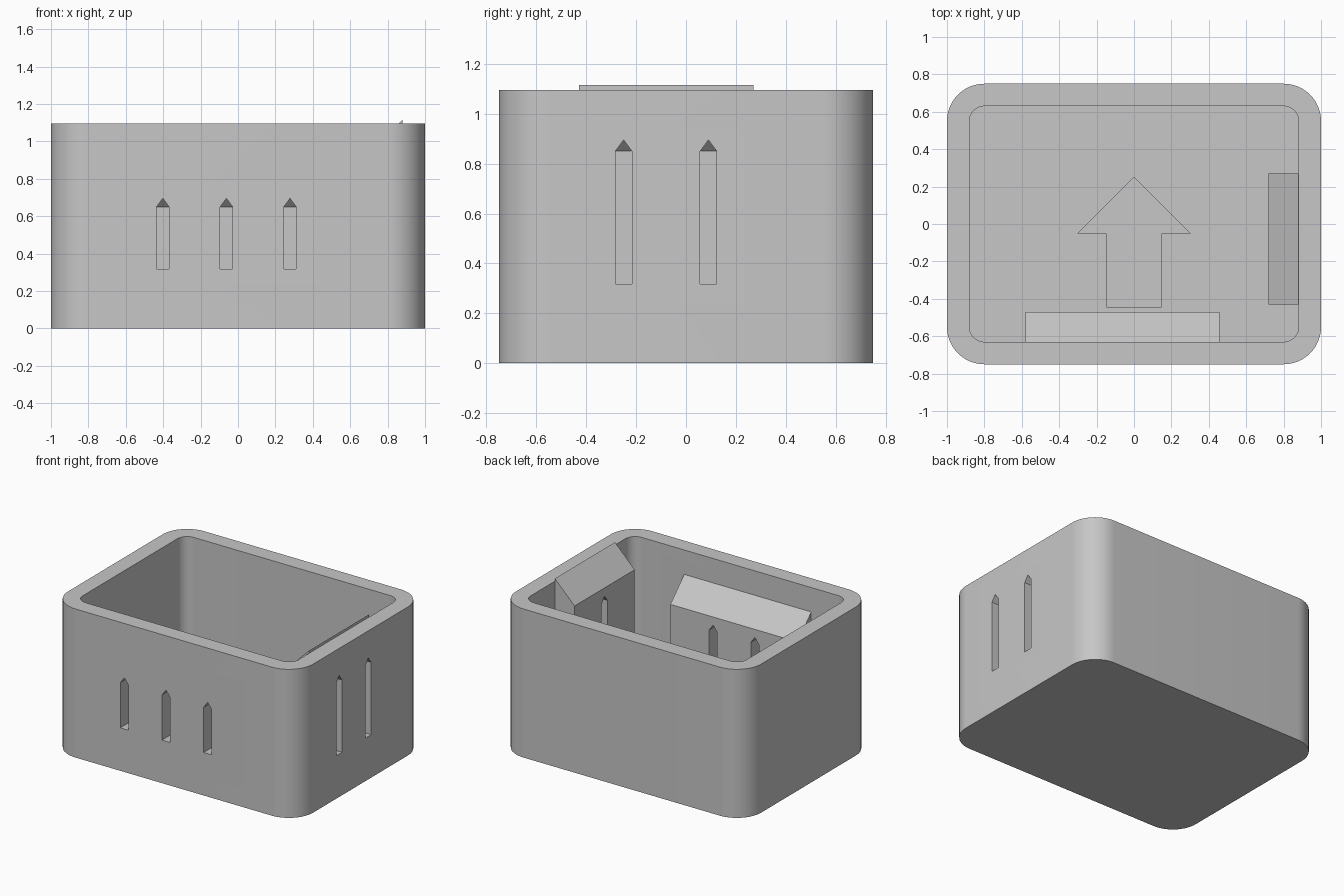
import bpy, bmesh, math
from mathutils import Vector

if "Cube" in bpy.data.objects:
    bpy.data.objects.remove(bpy.data.objects["Cube"], do_unlink=True)

WALL, HEIGHT, FLOOR = 0.12, 1.095, 0.12
SILL = 0.317          # bottom of every slot
POINT = 0.045         # height of the pointed slot tops
BLOCK = 0.28          # baffle face, measured from the outer wall surface
GAP = 0.165           # inner side of the hollow behind the wall
HALF_SLOT = 0.033

grey = bpy.data.materials.new("plain grey")
grey.use_nodes = True
grey.diffuse_color = (0.57, 0.57, 0.57, 1)
grey.node_tree.nodes["Principled BSDF"].inputs["Base Color"].default_value = (0.57, 0.57, 0.57, 1)


def prism(name, start, end):
    """Solid between two matching outlines."""
    bm = bmesh.new()
    a = [bm.verts.new(p) for p in start]
    b = [bm.verts.new(p) for p in end]
    bm.faces.new(a)
    bm.faces.new(b)
    n = len(a)
    for i in range(n):
        j = (i + 1) % n
        bm.faces.new((a[i], a[j], b[j], b[i]))
    bmesh.ops.recalc_face_normals(bm, faces=bm.faces)
    mesh = bpy.data.meshes.new(name)
    bm.to_mesh(mesh)
    bm.free()
    obj = bpy.data.objects.new(name, mesh)
    obj.data.materials.append(grey)
    bpy.context.collection.objects.link(obj)
    return obj


def upright(name, outline, z0, z1):
    return prism(name, [(x, y, z0) for x, y in outline], [(x, y, z1) for x, y in outline])


def rounded(hx, hy, r, steps=16):
    pts = []
    for q, (sx, sy) in enumerate([(1, 1), (-1, 1), (-1, -1), (1, -1)]):
        for i in range(steps + 1):
            t = math.pi / 2 * (q + i / steps)
            pts.append((sx * (hx - r) + r * math.cos(t), sy * (hy - r) + r * math.sin(t)))
    return pts


def combine(target, other, operation):
    mod = target.modifiers.new("combine", "BOOLEAN")
    mod.operation = operation
    mod.solver = "EXACT"
    mod.object = other
    bpy.context.view_layer.objects.active = target
    bpy.ops.object.modifier_apply(modifier=mod.name)
    bpy.data.objects.remove(other, do_unlink=True)


# Wall frames: distance along the wall, depth inward, height
def front(a, d, z):
    return Vector((a, d - 0.75, z))


def side(a, d, z):
    return Vector((1 - d, a, z))


# Open box with rounded corners
box = upright("vented_box", rounded(1, 0.75, 0.2), 0, HEIGHT)
combine(box, upright("inside", rounded(1 - WALL, 0.75 - WALL, 0.08), FLOOR, 2), "DIFFERENCE")

# Arrow sunk into the floor
half = [(0.3, -0.05), (0.147, -0.05), (0.147, -0.445)]
arrow = [(0, 0.25)] + half + [(-x, y) for x, y in reversed(half)]
combine(box, upright("arrow", arrow, FLOOR - 0.03, FLOOR + 0.1), "DIFFERENCE")


def along(frame, name, profile, a0, a1):
    return prism(name, [frame(a0, d, z) for d, z in profile], [frame(a1, d, z) for d, z in profile])


def slot(frame, a, d0, d1, shoulder):
    house = [(a - HALF_SLOT, SILL), (a + HALF_SLOT, SILL), (a + HALF_SLOT, shoulder),
             (a, shoulder + POINT), (a - HALF_SLOT, shoulder)]
    cutter = prism("slot", [frame(u, d0, z) for u, z in house], [frame(u, d1, z) for u, z in house])
    combine(box, cutter, "DIFFERENCE")


def vent(frame, centre, length, shoulder, count, pitch):
    # Block with a sloping top, rooted in the wall
    top = shoulder + POINT + 0.22
    root = min(top, HEIGHT) - 0.03
    block = [(BLOCK, FLOOR - 0.04), (BLOCK, top - BLOCK + WALL), (WALL, top), (WALL, root),
             (WALL - 0.05, root), (WALL - 0.05, FLOOR - 0.04)]
    combine(box, along(frame, "baffle", block, centre - length / 2, centre + length / 2), "UNION")
    # Hollow joining the staggered outer and inner slots
    hollow = [(WALL, SILL), (GAP, SILL), (GAP, shoulder), (WALL, shoulder + POINT)]
    reach = length / 2 - 0.12
    combine(box, along(frame, "hollow", hollow, centre - reach, centre + reach), "DIFFERENCE")
    for i in range(count):
        slot(frame, centre + (i - (count - 1) / 2) * pitch, -0.05, WALL + 0.001, shoulder)
    for i in range(count - 1):
        slot(frame, centre + (i - (count - 2) / 2) * pitch, GAP - 0.001, BLOCK + 0.05, shoulder)


vent(front, -0.062, 1.036, 0.65, 3, 0.34)
vent(side, -0.08, 0.7, 0.85, 2, 0.34)

# Soft corners, crisp edges
bpy.ops.object.select_all(action="DESELECT")
box.select_set(True)
bpy.context.view_layer.objects.active = box
bpy.ops.object.shade_smooth_by_angle(angle=math.radians(30))
